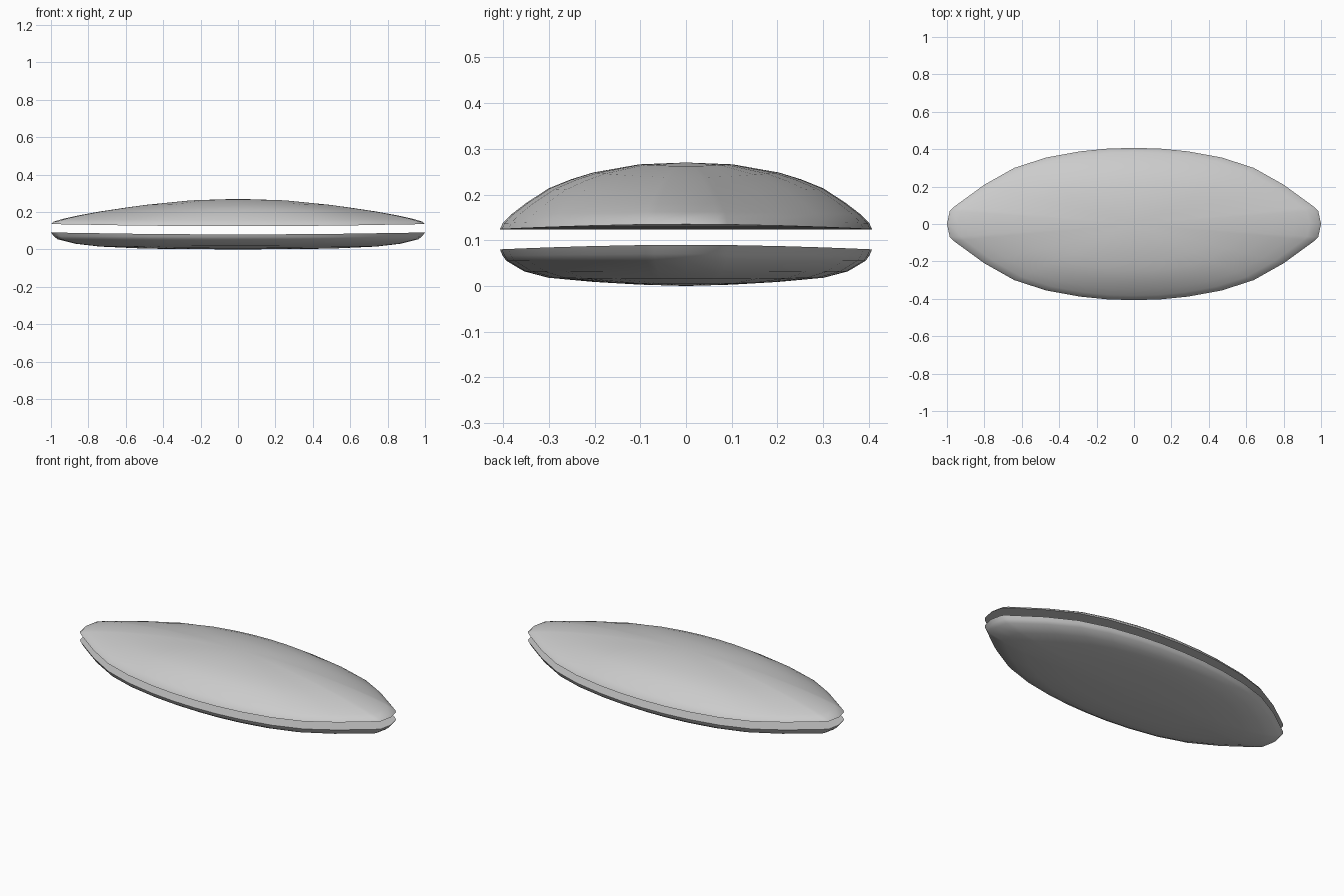
import bpy, bmesh, math

cube = bpy.data.objects.get("Cube")
if cube:
    bpy.data.objects.remove(cube)

grey = bpy.data.materials.new("plain_grey")
grey.use_nodes = True
grey.diffuse_color = (0.6, 0.6, 0.6, 1)
grey.node_tree.nodes["Principled BSDF"].inputs["Base Color"].default_value = (0.6, 0.6, 0.6, 1)

# One quarter of the plan outline, mirrored into a closed pointed oval
QUARTER = [(1, 0), (.985, .07), (.965, .09), (.8, .21), (.64, .30),
           (.47, .355), (.29, .388), (.14, .403), (0, .407)]
half = QUARTER + [(-x, y) for x, y in reversed(QUARTER[:-1])]
OUTLINE = half + [(x, -y) for x, y in reversed(half[1:-1])]
N = len(OUTLINE)

# Rows from rim to crown: plan scale, height towards the sides, height towards the ends
UPPER = [(1, .124, .135), (.985, .137, .148), (.94, .156, .162), (.86, .181, .18),
         (.74, .213, .202), (.62, .233, .220), (.5, .248, .237), (.25, .266, .262), (0, .27, .27)]
LOWER = [(1, .08, .09), (.985, .066, .07), (.965, .055, .054), (.87, .032, .03),
         (.74, .018, .015), (.5, .009, .004), (.25, .003, .001), (0, 0, 0)]


def shell(name, rows, top):
    bm = bmesh.new()
    rings = []
    for s, side, end in rows[:-1]:
        ring = []
        for x, y in OUTLINE:
            e = x * x / (x * x + (y / .407) ** 2)
            ring.append(bm.verts.new((x * s, y * s, side + (end - side) * e)))
        rings.append(ring)
    # domed skin
    for a, b in zip(rings, rings[1:]):
        for i in range(N):
            j = (i + 1) % N
            bm.faces.new((a[i], a[j], b[j], b[i]))
    crown = bm.verts.new((0, 0, rows[-1][1]))
    for i in range(N):
        bm.faces.new((rings[-1][i], rings[-1][(i + 1) % N], crown))
    # gently curved closing face, bridged across the width
    rim = rings[0]
    for i in range(N // 2):
        face = [rim[i], rim[i + 1], rim[(N - i - 1) % N], rim[(N - i) % N]]
        bm.faces.new(list(dict.fromkeys(face)))
    bmesh.ops.recalc_face_normals(bm, faces=bm.faces[:])
    mesh = bpy.data.meshes.new(name)
    bm.to_mesh(mesh)
    bm.free()
    mesh.materials.append(grey)
    obj = bpy.data.objects.new(name, mesh)
    bpy.context.collection.objects.link(obj)
    bpy.ops.object.select_all(action='DESELECT')
    obj.select_set(True)
    bpy.context.view_layer.objects.active = obj
    bpy.ops.object.shade_smooth_by_angle(angle=math.radians(40))


shell("upper_shell", UPPER, True)
shell("lower_shell", LOWER, False)
